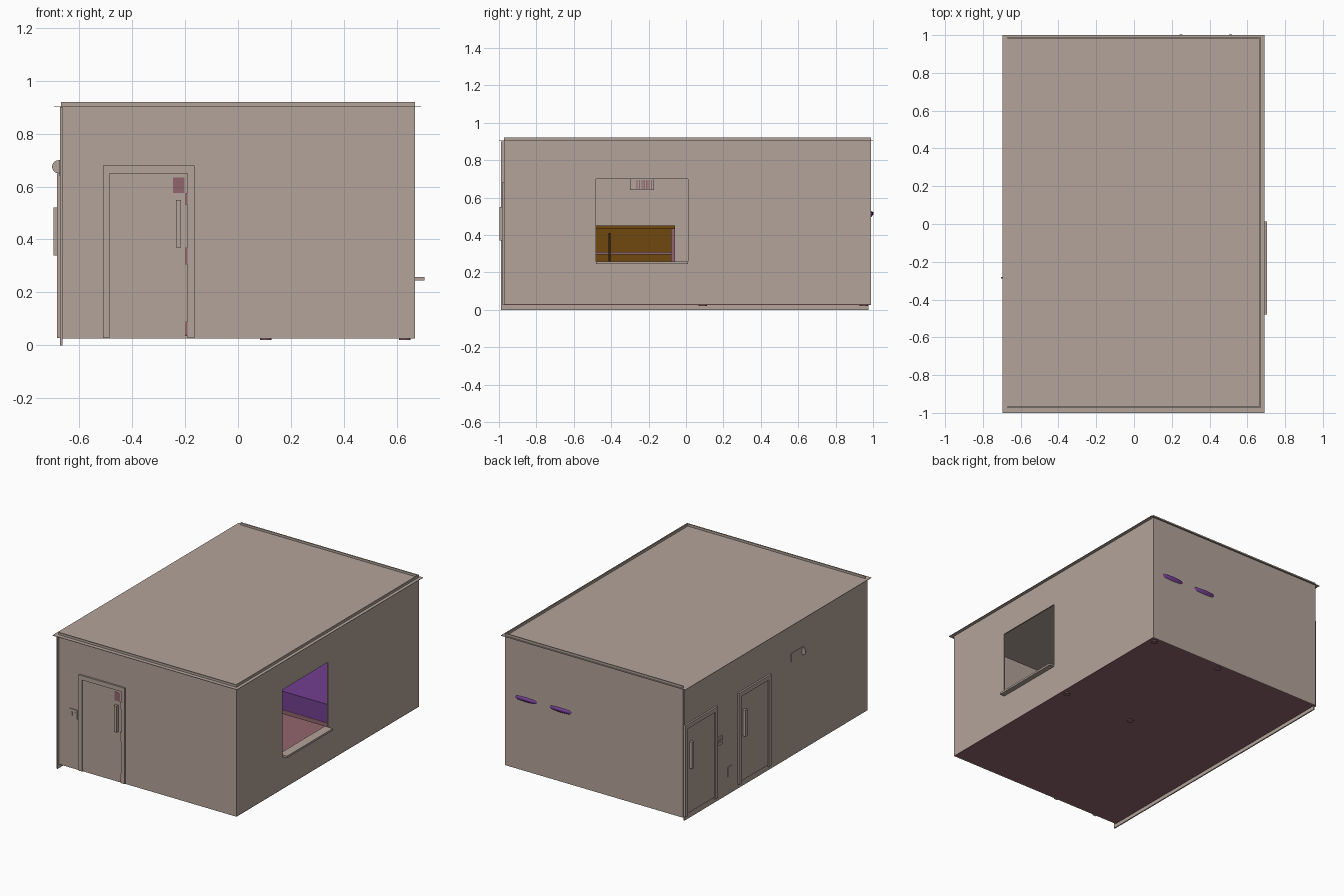
import bpy, bmesh, math
from mathutils import Matrix, Vector

if "Cube" in bpy.data.objects:
    bpy.data.objects.remove(bpy.data.objects["Cube"])


def material(name, rgb):
    m = bpy.data.materials.new(name)
    m.diffuse_color = (*rgb, 1)
    m.use_nodes = True
    m.node_tree.nodes["Principled BSDF"].inputs["Base Color"].default_value = m.diffuse_color
    return m


BEIGE = material("beige", (0.45, 0.37, 0.32))
MAUVE = material("mauve", (0.285, 0.133, 0.155))
PURPLE = material("purple", (0.17, 0.05, 0.28))
BROWN = material("brown", (0.16, 0.065, 0.004))
DARK = material("dark_brown", (0.03, 0.015, 0.008))


def finish(name, bm, mat):
    bmesh.ops.recalc_face_normals(bm, faces=bm.faces)
    me = bpy.data.meshes.new(name)
    bm.to_mesh(me)
    bm.free()
    me.materials.append(mat)
    ob = bpy.data.objects.new(name, me)
    bpy.context.collection.objects.link(ob)
    return ob


def box(name, a, b, mat=BEIGE):
    """Box between two opposite corners."""
    size = [abs(q - p) for p, q in zip(a, b)]
    mid = [(p + q) / 2 for p, q in zip(a, b)]
    bm = bmesh.new()
    bmesh.ops.create_cube(bm, size=1, matrix=Matrix.Translation(mid) @ Matrix.Diagonal((*size, 1)))
    return finish(name, bm, mat)


def cylinder(name, center, radius, depth, axis, mat, sides=16):
    rot = Vector((0, 0, 1)).rotation_difference(Vector(axis)).to_matrix().to_4x4()
    bm = bmesh.new()
    bmesh.ops.create_cone(bm, cap_ends=True, segments=sides, radius1=radius, radius2=radius,
                          depth=depth, matrix=Matrix.Translation(center) @ rot)
    return finish(name, bm, mat)


# Shell: thin walls, floor and the roof plate, which sits just below the wall tops
box("floor", (-0.67, -0.97, 0.025), (0.67, 0.985, 0.03), MAUVE)
box("front_wall", (-0.67, -0.973, 0.025), (0.67, -0.965, 0.92))
box("back_wall", (-0.67, 0.982, 0.025), (0.67, 0.99, 0.92))
box("left_wall", (-0.672, -0.99, 0.0), (-0.664, 0.975, 0.90))
box("roof", (-0.695, -1.0, 0.902), (0.692, 1.0, 0.905))

# Right wall with the window opening
bm = bmesh.new()


def loop(y0, y1, z0, z1):
    return [bm.verts.new((0.662, y, z)) for y, z in ((y0, z0), (y1, z0), (y1, z1), (y0, z1))]


outer = loop(-0.973, 0.99, 0.025, 0.92)
inner = loop(-0.48, 0.01, 0.25, 0.70)
for i in range(4):
    j = (i + 1) % 4
    bm.faces.new((outer[i], outer[j], inner[j], inner[i]))
ext = bmesh.ops.extrude_face_region(bm, geom=bm.faces[:])["geom"]
bmesh.ops.translate(bm, vec=(0.008, 0, 0),
                    verts=[g for g in ext if isinstance(g, bmesh.types.BMVert)])
finish("right_wall", bm, BEIGE)
box("window_sill", (0.645, -0.48, 0.245), (0.705, 0.012, 0.258))


# Fittings are placed as (position along wall, distance outward, height)
def front(u, d, z):
    return (u, -0.973 - d, z)


def left(u, d, z):
    return (-0.672 - d, u, z)


def fitting(name, wall, u, d, z, mat=BEIGE):
    return box(name, wall(u[0], d[0], z[0]), wall(u[1], d[1], z[1]), mat)


def door(name, wall, u, dz):
    through = (-0.02, 0.012)
    w = 0.345
    top = 0.68 + dz
    fitting(name + "_jamb_a", wall, (u, u + 0.025), through, (0.028, top))
    fitting(name + "_jamb_b", wall, (u + w - 0.025, u + w), through, (0.028, top))
    fitting(name + "_head", wall, (u + 0.025, u + w - 0.025), through, (top - 0.03, top))
    fitting(name + "_panel", wall, (u + 0.025, u + w - 0.03), (-0.013, 0.005), (0.04, top - 0.03))
    for side, d in (("outer", (0.005, 0.025)), ("inner", (-0.033, -0.013))):
        fitting(name + "_handle_" + side, wall, (u + w - 0.07, u + w - 0.05), d,
                (0.37 + dz, 0.55 + dz))


door("front_door", front, -0.51, 0)
door("left_back_door", left, 0.635, -0.03)
door("left_middle_door", left, 0.06, -0.03)

# Mauve details on the front door
fitting("door_patch", front, (-0.245, -0.202), (0.0, 0.006), (0.575, 0.635), MAUVE)
for i, z in enumerate(((0.035, 0.09), (0.305, 0.37), (0.53, 0.575))):
    fitting(f"door_strip_{i}", front, (-0.2, -0.191), (0.0, 0.009), z, MAUVE)


# Switches and socket
def switch(name, wall, u, z):
    fitting(name + "_plate", wall, (u, u + 0.06), (-0.012, 0.005), (z, z + 0.06))
    for i in (0, 1):
        a = u + 0.012 + i * 0.024
        fitting(f"{name}_rocker_{i}", wall, (a, a + 0.012), (0.004, 0.008), (z + 0.018, z + 0.042))


switch("front_switch", front, -0.585, 0.37)
switch("left_switch", left, 0.575, 0.37)
fitting("left_socket", left, (0.465, 0.515), (-0.012, 0.004), (0.12, 0.185))

# Slatted wall unit with a round end that pokes through the left wall
fitting("wall_unit", left, (-0.30, -0.17), (-0.03, 0.003), (0.64, 0.70))
for i in range(7):
    y = -0.265 + i * 0.013
    box(f"wall_unit_slat_{i}", (-0.645, y, 0.645), (-0.636, y + 0.006, 0.695), MAUVE)
cylinder("wall_unit_disc", (-0.678, -0.285, 0.675), 0.025, 0.008, (0, 1, 0), BEIGE, 20)

# Bed with feet, frame, mattress and two pillows
for x in (0.105, 0.63):
    for y in (0.09, 0.95):
        cylinder("bed_foot", (x, y, 0.125), 0.022, 0.21, (0, 0, 1), MAUVE)
box("bed_frame", (0.08, 0.068, 0.225), (0.655, 0.98, 0.252), MAUVE)
box("mattress", (0.08, 0.07, 0.252), (0.655, 0.98, 0.378), PURPLE)
for x in (0.51, 0.25):
    bm = bmesh.new()
    bmesh.ops.create_uvsphere(bm, u_segments=24, v_segments=12, radius=1)
    for v in bm.verts:  # squarer outline along the width
        v.co.x = math.copysign(abs(v.co.x) ** 0.45, v.co.x) * 0.125
        v.co.y *= 0.155
        v.co.z *= 0.035
    bm.transform(Matrix.Translation((x, 0.862, 0.455)) @ Matrix.Rotation(math.radians(25), 4, "X"))
    pillow = finish("pillow", bm, PURPLE)
    for p in pillow.data.polygons:
        p.use_smooth = True

# Desk against the left wall
box("desk_top", (-0.655, -0.80, 0.432), (-0.36, -0.06, 0.45), BROWN)
box("desk_back", (-0.655, -0.78, 0.08), (-0.645, -0.08, 0.432), BROWN)
for y in (-0.80, -0.08):
    box("desk_side", (-0.655, y, 0.03), (-0.37, y + 0.02, 0.432), MAUVE)
box("desk_rail", (-0.645, -0.78, 0.295), (-0.63, -0.08, 0.308), MAUVE)
box("desk_post", (-0.60, -0.414, 0.03), (-0.59, -0.404, 0.41), DARK)
